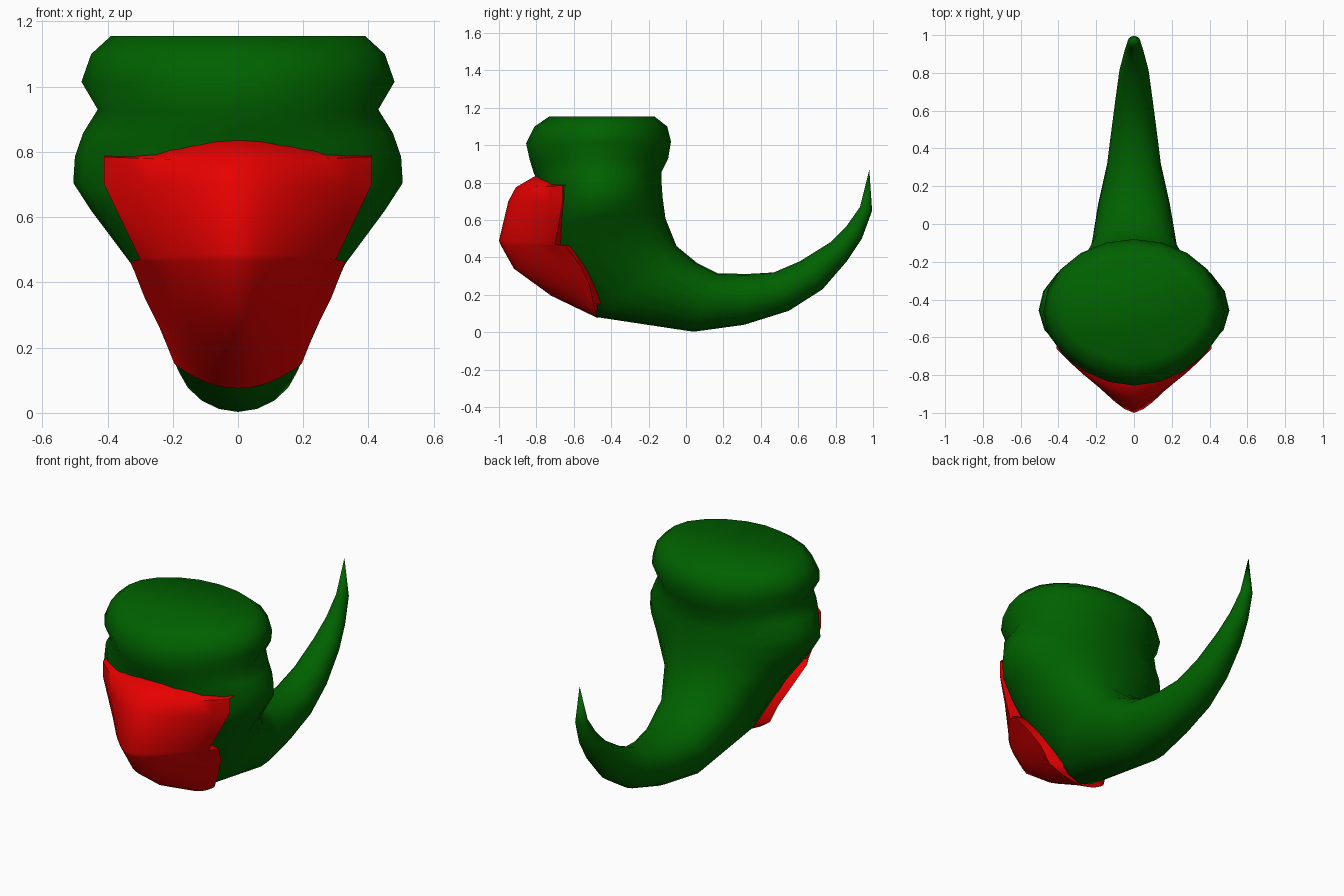
import bpy, bmesh, math

if "Cube" in bpy.data.objects:
    bpy.data.objects.remove(bpy.data.objects["Cube"])


def material(name, rgb):
    m = bpy.data.materials.new(name)
    m.diffuse_color = (*rgb, 1)
    m.use_nodes = True
    m.node_tree.nodes["Principled BSDF"].inputs["Base Color"].default_value = m.diffuse_color
    return m


green = material("dark green", (0.0, 0.12, 0.0))
red = material("bright red", (0.8, 0.0, 0.0))


def loft(name, rings, mat, angle, tip=None):
    """Skin a list of closed rings, cap the ends or run to a tip."""
    bm = bmesh.new()
    rows = [[bm.verts.new(p) for p in r] for r in rings]
    n = len(rows[0])
    for a, b in zip(rows, rows[1:]):
        for i in range(n):
            j = (i + 1) % n
            bm.faces.new((a[i], a[j], b[j], b[i]))
    bm.faces.new(rows[0])
    if tip:
        t = bm.verts.new(tip)
        for i in range(n):
            bm.faces.new((rows[-1][i], rows[-1][(i + 1) % n], t))
    else:
        bm.faces.new(rows[-1])
    bmesh.ops.recalc_face_normals(bm, faces=bm.faces)
    me = bpy.data.meshes.new(name)
    bm.to_mesh(me)
    bm.free()
    ob = bpy.data.objects.new(name, me)
    bpy.context.collection.objects.link(ob)
    me.materials.append(mat)
    bpy.ops.object.select_all(action='DESELECT')
    bpy.context.view_layer.objects.active = ob
    ob.select_set(True)
    bpy.ops.object.shade_smooth_by_angle(angle=math.radians(angle))
    return ob


# Body and tail: back (y, z), front (y, z), half width, lift of the sides
body = [
    (-0.17, 1.155, -0.73, 1.155, 0.39, 0),
    (-0.10, 1.10, -0.81, 1.10, 0.45, 0),
    (-0.08, 1.02, -0.855, 1.01, 0.48, 0),
    (-0.095, 0.93, -0.835, 0.92, 0.43, 0.005),
    (-0.13, 0.86, -0.815, 0.855, 0.475, 0),
    (-0.13, 0.79, -0.78, 0.78, 0.50, 0.0),
    (-0.125, 0.72, -0.79, 0.67, 0.505, 0.01),
    (-0.11, 0.61, -0.78, 0.54, 0.45, 0.045),
    (-0.05, 0.46, -0.70, 0.32, 0.33, 0.07),
    (0.06, 0.37, -0.47, 0.08, 0.24, 0.05),
    (0.17, 0.315, 0.04, 0.003, 0.19, 0.015),
    (0.33, 0.312, 0.31, 0.04, 0.142, 0),
    (0.47, 0.32, 0.55, 0.115, 0.118, 0),
    (0.61, 0.38, 0.73, 0.23, 0.097, 0),
    (0.77, 0.48, 0.86, 0.38, 0.077, 0),
    (0.86, 0.57, 0.94, 0.50, 0.054, 0),
    (0.93, 0.67, 0.995, 0.65, 0.034, 0),
]
SIDES = 20


def oval(yb, zb, yf, zf, w, lift):
    pts = []
    for i in range(SIDES):
        a = math.tau * i / SIDES
        c, s = math.cos(a), math.sin(a)
        pinch = 1 - 0.12 * min(0, c) ** 2 if yb < 0.1 else 1   # slimmer front
        pts.append((w * s * pinch,
                    (yb + yf) / 2 + (yb - yf) / 2 * c,
                    (zb + zf) / 2 + (zb - zf) / 2 * c + lift * s * s))
    return pts


loft("body_and_tail", [oval(*r) for r in body], green, 60, (0, 0.98, 0.87))

# Front shield: centre (y, z), half width, edge (y, z), steepness of the rise
shield = [
    (-0.79, 0.845, 0.41, -0.60, 0.79, 2),
    (-0.91, 0.775, 0.41, -0.66, 0.785, 1),
    (-0.95, 0.70, 0.41, -0.66, 0.70, 1),
    (-1.00, 0.49, 0.30, -0.70, 0.47, 1),
    (-0.99, 0.465, 0.33, -0.645, 0.465, 1),
    (-0.92, 0.34, 0.285, -0.56, 0.35, 1),
    (-0.72, 0.195, 0.235, -0.515, 0.25, 1),
    (-0.47, 0.075, 0.195, -0.495, 0.15, 1),
]


def prow(yc, zc, w, ye, ze, k):
    pts = []
    for i in range(-6, 7):
        t = abs(i) / 6
        pts.append((w * i / 6, yc + (ye - yc) * t ** 1.5,
                    zc + (ze - zc) * min(1, k * t * t)))
    # hidden back corners inside the body
    return pts + [(0.5 * w, ye + 0.06, ze), (-0.5 * w, ye + 0.06, ze)]


loft("front_shield", [prow(*r) for r in shield], red, 60)
